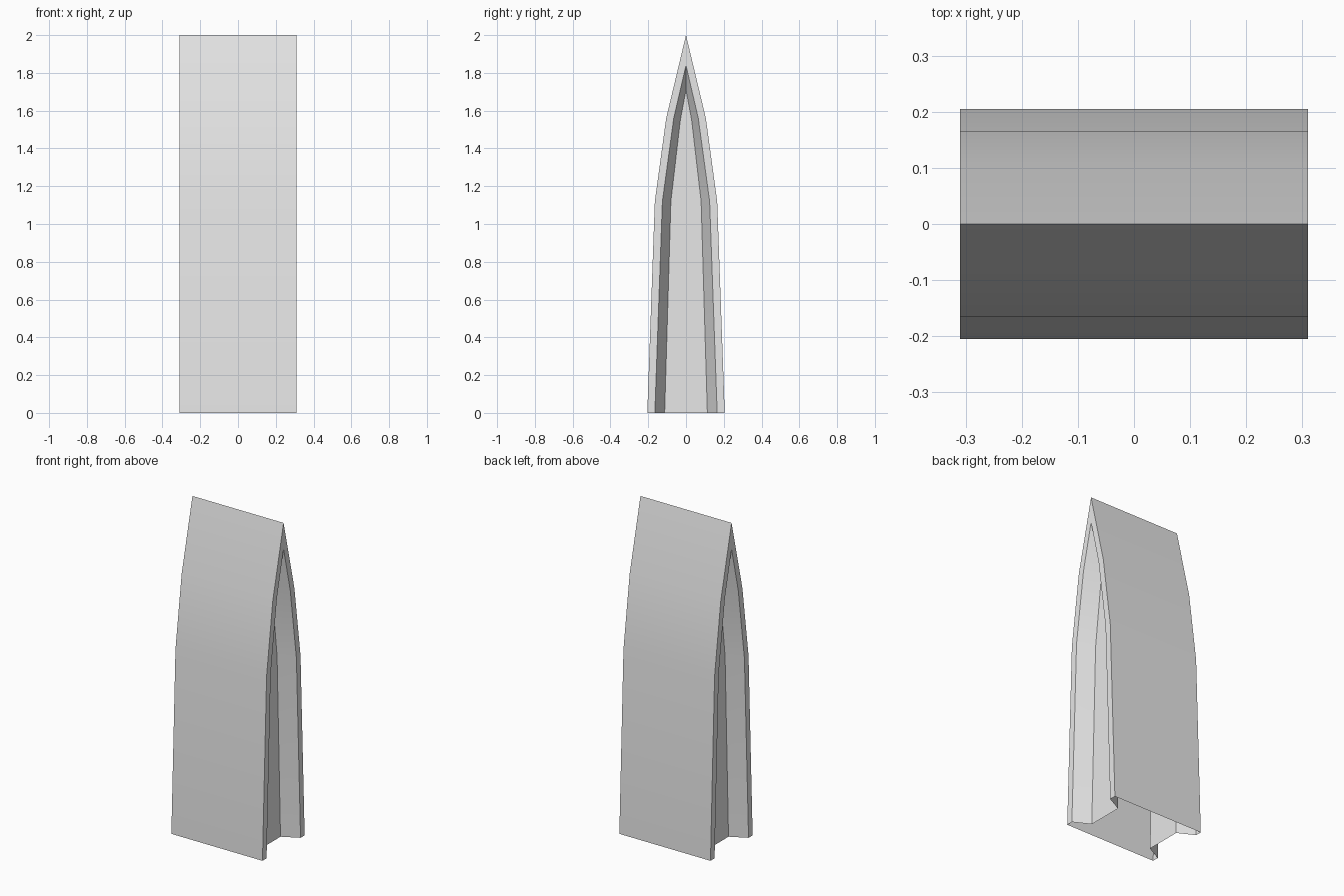
import bpy
import bmesh
import math

cube = bpy.data.objects.get("Cube")
if cube:
    bpy.data.objects.remove(cube, do_unlink=True)

grey = bpy.data.materials.new("light_grey")
grey.use_nodes = True
colour = (0.8, 0.8, 0.8, 1)
grey.diffuse_color = colour
grey.node_tree.nodes["Principled BSDF"].inputs["Base Color"].default_value = colour

# Half profiles as (half depth, height), from the open base up to the ridge
OUTER = [(0.205, 0), (0.165, 1.12), (0.105, 1.56), (0, 2)]
RIM = [(0.165, 0), (0.125, 1.12), (0.065, 1.56), (0, 1.84)]
PANEL = [(0.113, 0), (0.08, 1.12), (0.03, 1.55), (0, 1.71)]
END, RECESS = 0.31, 0.21


def arch(bm, half, x):
    """Mirror a half profile into a full pointed arch of vertices at x."""
    points = [(-y, z) for y, z in half] + [(y, z) for y, z in half[-2::-1]]
    return [bm.verts.new((x, y, z)) for y, z in points]


# Hollow shell: end panel, sloped reveal, rim, curved walls, then the same again
bm = bmesh.new()
rings = [arch(bm, half, x) for half, x in (
    (PANEL, -RECESS), (RIM, -END), (OUTER, -END),
    (OUTER, END), (RIM, END), (PANEL, RECESS))]
for a, b in zip(rings, rings[1:]):
    for i in range(len(a) - 1):
        bm.faces.new((a[i], b[i], b[i + 1], a[i + 1]))

# Flat recessed panels closing both ends
bm.faces.new(rings[0])
bm.faces.new(rings[-1][::-1])

mesh = bpy.data.meshes.new("pointed_shell")
bm.to_mesh(mesh)
bm.free()
mesh.materials.append(grey)
shell = bpy.data.objects.new("pointed_shell", mesh)
bpy.context.collection.objects.link(shell)

# Smooth the curved walls but keep the ridge and rims crisp
bpy.ops.object.select_all(action="DESELECT")
shell.select_set(True)
bpy.context.view_layer.objects.active = shell
bpy.ops.object.shade_smooth_by_angle(angle=math.radians(25))
